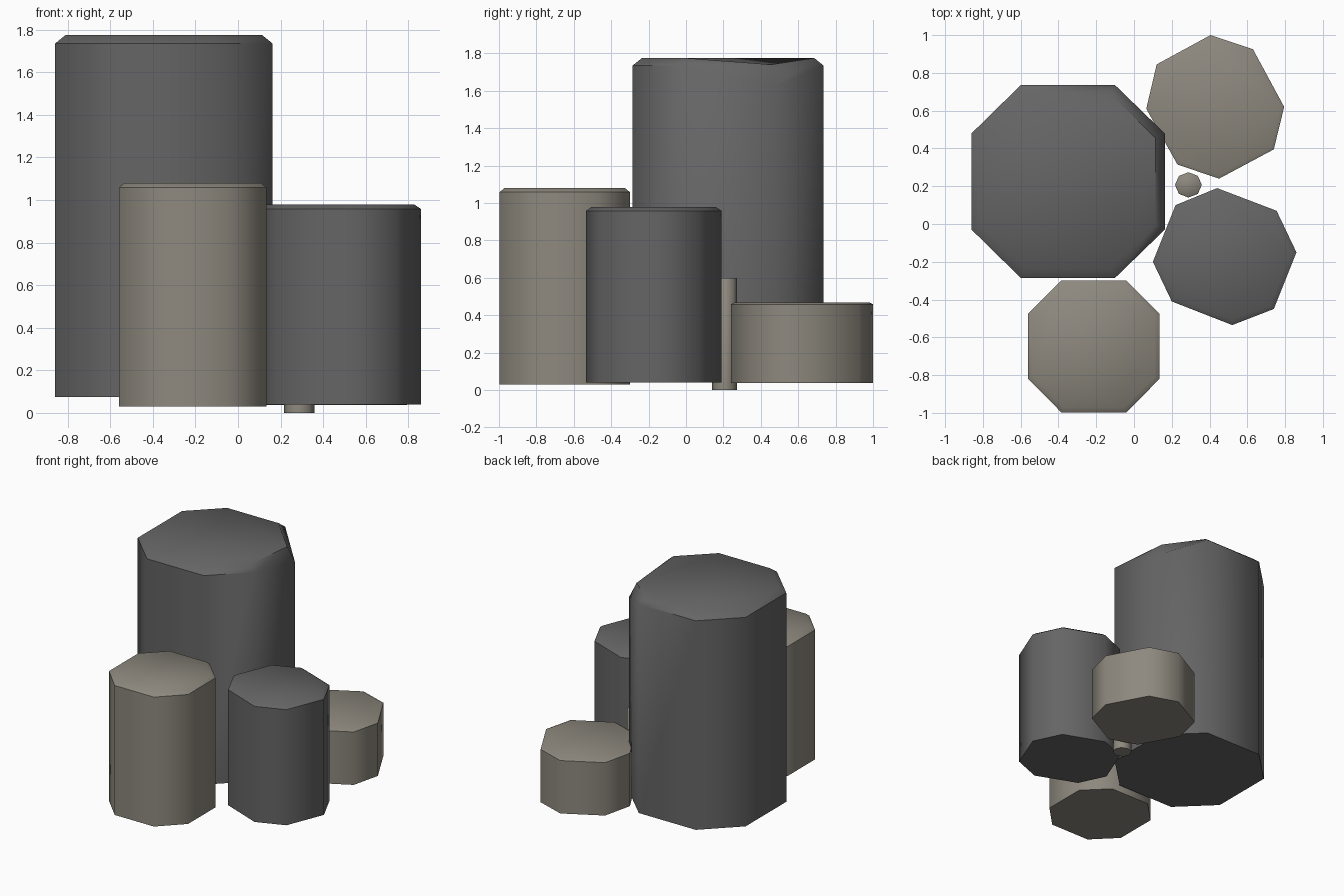
import bpy, math
from mathutils import Vector

if "Cube" in bpy.data.objects:
    bpy.data.objects.remove(bpy.data.objects["Cube"])


def material(name, rgb):
    m = bpy.data.materials.new(name)
    m.diffuse_color = (*rgb, 1)
    m.use_nodes = True
    m.node_tree.nodes["Principled BSDF"].inputs["Base Color"].default_value = m.diffuse_color
    return m


DARK = material("dark_basalt", (0.13, 0.13, 0.13))
TAN = material("tan_stone", (0.27, 0.25, 0.21))


def column(name, outline, z0, z1, inset, drop, mat, chip=None):
    """Prism from a clockwise outline with a worn, chamfered top rim."""
    n = len(outline)
    centre = sum((Vector(p) for p in outline), Vector((0, 0))) / n
    rings = [(z0, 0), (z1 - drop, 0), (z1, inset)]
    verts = []
    for z, i in rings:
        for p in outline:
            d = Vector(p) - centre
            q = centre + d * (1 - i / d.length)
            verts.append([q.x, q.y, z])
    # Broken corner: lower the rim at one outline vertex
    if chip is not None:
        verts[n + chip][2] -= 0.11
        verts[2 * n + chip][2] -= 0.035
    faces = [list(range(n)), list(range(3 * n - 1, 2 * n - 1, -1))]
    for r in (0, n):
        for a in range(n):
            b = (a + 1) % n
            faces.append([r + b, r + a, r + n + a, r + n + b])
    mesh = bpy.data.meshes.new(name)
    mesh.from_pydata(verts, [], faces)
    mesh.materials.append(mat)
    obj = bpy.data.objects.new(name, mesh)
    bpy.context.collection.objects.link(obj)
    bpy.ops.object.select_all(action='DESELECT')
    obj.select_set(True)
    bpy.context.view_layer.objects.active = obj
    bpy.ops.object.shade_smooth_by_angle(angle=math.radians(50))
    return obj


# Tall dark column with a chipped corner
column("tall_column",
       [(-0.60, 0.735), (-0.10, 0.735), (0.163, 0.48), (0.163, -0.03),
        (-0.10, -0.285), (-0.60, -0.285), (-0.86, -0.03), (-0.86, 0.48)],
       0.075, 1.775, 0.055, 0.04, DARK, chip=2)

# Tan column at the front
column("front_column",
       [(-0.385, -0.30), (-0.04, -0.30), (0.135, -0.475), (0.135, -0.82),
        (-0.04, -0.997), (-0.385, -0.997), (-0.56, -0.82), (-0.56, -0.475)],
       0.03, 1.08, 0.03, 0.022, TAN)

# Dark column on the right
column("right_column",
       [(0.44, 0.19), (0.755, 0.07), (0.86, -0.15), (0.74, -0.45),
        (0.52, -0.535), (0.20, -0.41), (0.10, -0.20), (0.22, 0.10)],
       0.04, 0.978, 0.03, 0.02, DARK)

# Short tan stump at the back
column("back_stump",
       [(0.405, 1.0), (0.63, 0.925), (0.795, 0.62), (0.74, 0.395),
        (0.45, 0.24), (0.23, 0.315), (0.065, 0.61), (0.12, 0.845)],
       0.038, 0.468, 0.02, 0.01, TAN)

# Thin tan shard between the columns
shard = [(0.288 + 0.071 * math.cos(math.radians(a)),
          0.207 + 0.067 * math.sin(math.radians(a)))
         for a in range(90, -270, -45)]
column("thin_shard", shard, 0.0, 0.6, 0.004, 0.004, TAN)
